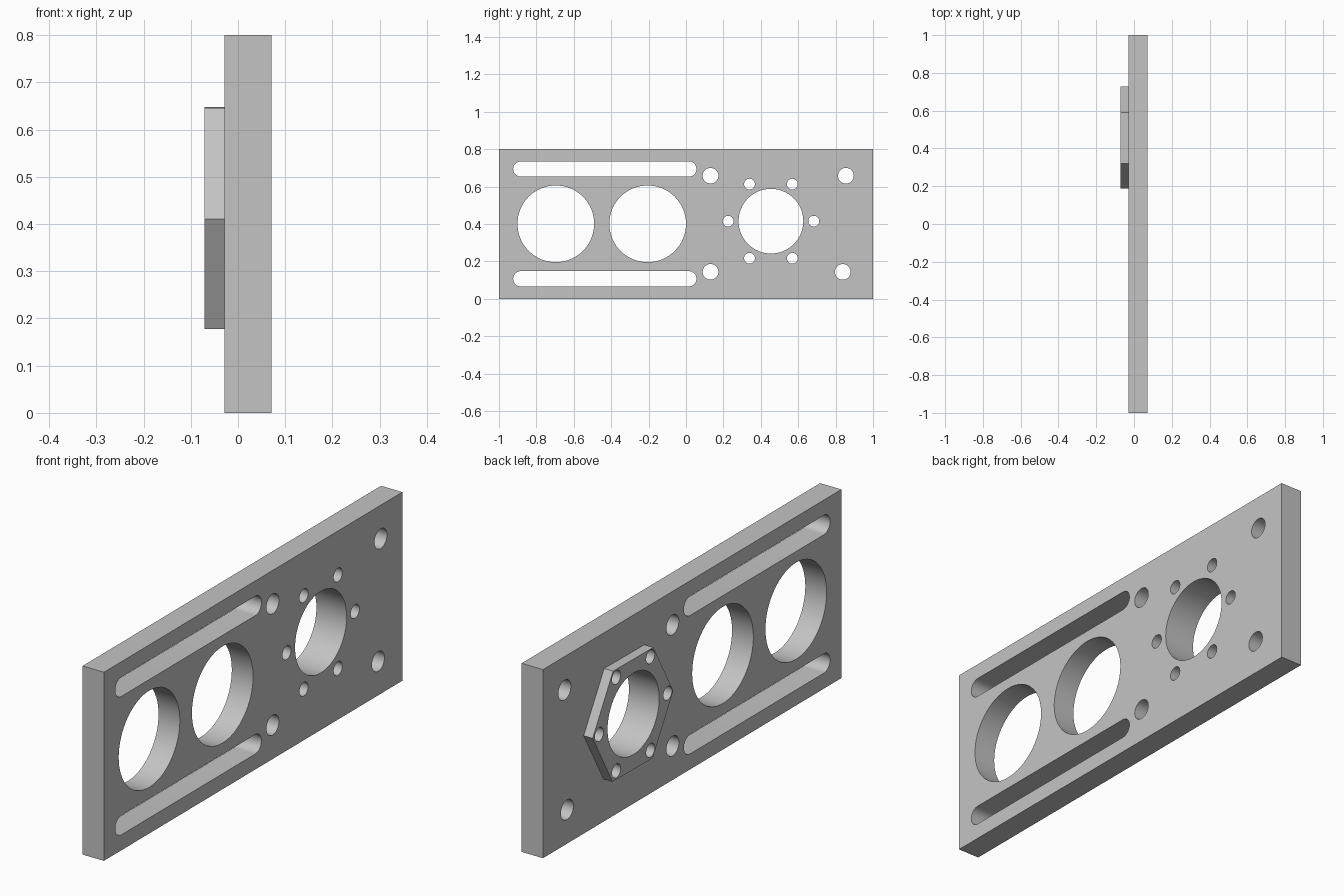
import bpy
from math import sin, cos, pi, radians
from mathutils import Matrix

cube = bpy.data.objects.get("Cube")
if cube:
    bpy.data.objects.remove(cube, do_unlink=True)

grey = bpy.data.materials.new("metal_grey")
grey.use_nodes = True
colour = (0.55, 0.55, 0.55, 1)
grey.diffuse_color = colour
grey.node_tree.nodes["Principled BSDF"].inputs["Base Color"].default_value = colour


def ring(y, z, radius, sides=64, turn=0.0):
    """Circle or polygon outline in the plate's plane."""
    return [(y + radius * cos(turn + 2 * pi * i / sides),
             z + radius * sin(turn + 2 * pi * i / sides)) for i in range(sides)]


def slot(y0, y1, z, radius, steps=16):
    """Long outline with round ends."""
    ends = ((y1, -pi / 2), (y0, pi / 2))
    return [(y + radius * cos(a + pi * i / steps), z + radius * sin(a + pi * i / steps))
            for y, a in ends for i in range(steps + 1)]


def cut_sheet(name, outlines, x0, x1):
    """Solid sheet from x0 to x1: first outline is the border, the rest are holes."""
    curve = bpy.data.curves.new(name + "_profile", 'CURVE')
    curve.dimensions = '2D'
    curve.fill_mode = 'BOTH'
    curve.extrude = (x1 - x0) / 2
    for points in outlines:
        spline = curve.splines.new('POLY')
        spline.points.add(len(points) - 1)
        for point, (y, z) in zip(spline.points, points):
            point.co = (y, z, 0, 1)
        spline.use_cyclic_u = True
    helper = bpy.data.objects.new(name + "_profile", curve)
    bpy.context.collection.objects.link(helper)
    bpy.context.view_layer.update()
    graph = bpy.context.evaluated_depsgraph_get()
    mesh = bpy.data.meshes.new_from_object(helper.evaluated_get(graph))
    bpy.data.objects.remove(helper, do_unlink=True)
    # Stand the profile up: its plane becomes YZ and its depth runs along X
    mesh.transform(Matrix(((0, 0, 1, (x0 + x1) / 2), (1, 0, 0, 0),
                           (0, 1, 0, 0), (0, 0, 0, 1))))
    mesh.name = name
    mesh.materials.clear()
    mesh.materials.append(grey)
    obj = bpy.data.objects.new(name, mesh)
    bpy.context.collection.objects.link(obj)
    bpy.ops.object.select_all(action='DESELECT')
    obj.select_set(True)
    bpy.context.view_layer.objects.active = obj
    # Join the caps to the walls
    bpy.ops.object.mode_set(mode='EDIT')
    bpy.ops.mesh.select_all(action='SELECT')
    bpy.ops.mesh.remove_doubles(threshold=0.0001)
    bpy.ops.mesh.normals_make_consistent(inside=False)
    bpy.ops.object.mode_set(mode='OBJECT')
    bpy.ops.object.shade_smooth_by_angle(angle=radians(30))
    return obj


# Bore with its circle of six small screw holes, shared by plate and boss
by, bz = 0.454, 0.415
bore = [ring(by, bz, 0.173)]
bore += [ring(y, z, 0.029, 32) for y, z in ring(by, bz, 0.229, 6)]

# Plate openings: two large windows, two slots, four mounting holes
openings = [ring(y, 0.401, 0.205) for y in (-0.696, -0.205)]
openings += [slot(-0.883, 0.015, z, 0.041) for z in (0.107, 0.694)]
openings += [ring(y, z, 0.042, 32) for y, z in
             ((0.131, 0.658), (0.855, 0.658), (0.131, 0.144), (0.838, 0.144))]

border = [(-1, 0), (1, 0), (1, 0.8), (-1, 0.8)]
cut_sheet("plate", [border] + openings + bore, -0.029, 0.071)

# Hexagonal boss on the plate's right side
hexagon = ring(0.457, 0.413, 0.27, 6, radians(0.5))
cut_sheet("hex_boss", [hexagon] + bore, -0.071, -0.029)
